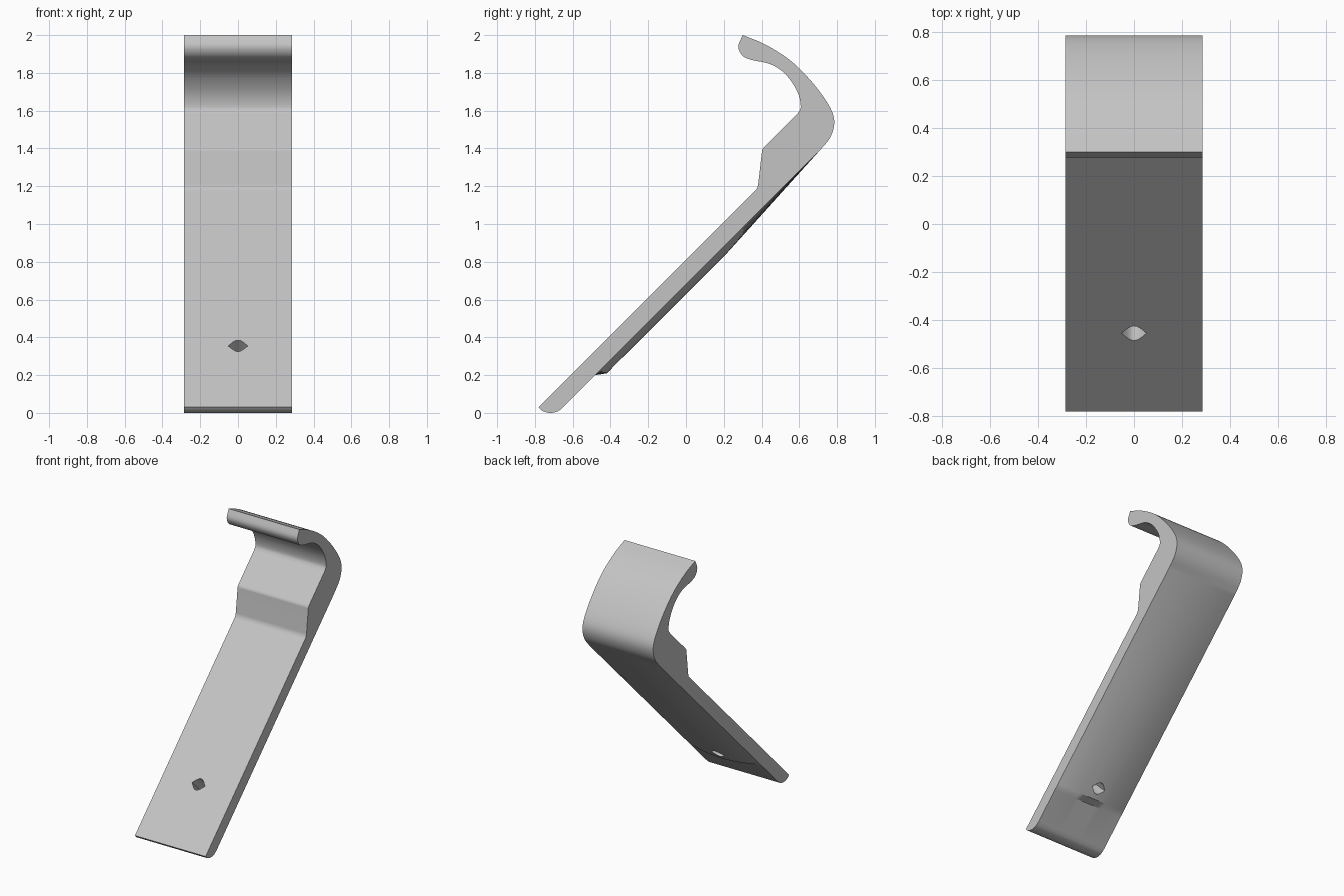
import bpy, bmesh, math
from mathutils import Matrix, Vector

cube = bpy.data.objects.get("Cube")
if cube:
    bpy.data.objects.remove(cube, do_unlink=True)

HALF_WIDTH = 0.285
COLUMNS = 16
RIDGE_HEIGHT = 0.036


def make_material(name, colour):
    mat = bpy.data.materials.new(name)
    mat.use_nodes = True
    mat.diffuse_color = colour
    mat.node_tree.nodes["Principled BSDF"].inputs["Base Color"].default_value = colour
    return mat


def make_object(name, bm):
    bmesh.ops.recalc_face_normals(bm, faces=bm.faces)
    mesh = bpy.data.meshes.new(name)
    bm.to_mesh(mesh)
    bm.free()
    obj = bpy.data.objects.new(name, mesh)
    bpy.context.collection.objects.link(obj)
    return obj


def spline(points, steps=4):
    """Smooth curve through the points, returned as a denser list."""
    pts = [Vector(p) for p in points]
    pts = [2 * pts[0] - pts[1]] + pts + [2 * pts[-1] - pts[-2]]
    out = []
    for a, b, c, d in zip(pts, pts[1:], pts[2:], pts[3:]):
        for i in range(steps):
            t = i / steps
            out.append(0.5 * (2 * b + (c - a) * t + (2 * a - 5 * b + 4 * c - d) * t**2
                              + (3 * b - a - 3 * c + d) * t**3))
    return out + [pts[-2]]


# Side profile (y, z): front face with the raised pad
front = [(-.78, .03), (.365, 1.175), (.377, 1.19), (.382, 1.21),
         (.402, 1.385), (.405, 1.396), (.413, 1.406), (.59, 1.583)]
# Inside of the hook, its rounded tip, and the outer curve
inner = spline([(.59, 1.583), (.608, 1.62), (.59, 1.70), (.53, 1.79), (.45, 1.845),
                (.35, 1.868), (.30, 1.89), (.277, 1.94), (.30, 2)])
outer = spline([(.30, 2), (.42, 1.95), (.55, 1.868), (.66, 1.76), (.75, 1.64),
                (.785, 1.55), (.765, 1.46), (.70, 1.38)])
# Back face with the ridge points, then the rounded foot
back = [(.195, .875), (-.445, .235), (-.48, .20)]
foot = spline([(-.65, .03), (-.68, .008), (-.72, 0), (-.76, .01), (-.78, .03)])
profile = [Vector(p) for p in front] + inner[1:] + outer[1:]
ridge_ids = (len(profile), len(profile) + 1)
profile += [Vector(p) for p in back] + foot[:-1]

# Hook body: profile swept across the width, with a domed ridge on the back
bm = bmesh.new()
rings = []
outward = Vector((1, -1)).normalized()
for col in range(COLUMNS + 1):
    t = 2 * col / COLUMNS - 1
    ring = []
    for i, p in enumerate(profile):
        q = p + outward * RIDGE_HEIGHT * (1 - t * t) if i in ridge_ids else p
        ring.append(bm.verts.new((t * HALF_WIDTH, q.x, q.y)))
    rings.append(ring)
for a, b in zip(rings, rings[1:]):
    for i in range(len(profile)):
        j = (i + 1) % len(profile)
        bm.faces.new((a[i], a[j], b[j], b[i]))
bm.faces.new(rings[0])
bm.faces.new(rings[-1])
body = make_object("hook_body", bm)
body.data.materials.append(make_material("light grey", (.55, .55, .55, 1)))

# Screw hole: rounded diamond driven square through the sloping bar
bm = bmesh.new()
quarter = [(.052, 0), (.03, .025), (.014, .039)]
half = quarter + [(0, .042)] + [(-x, y) for x, y in reversed(quarter)]
outline = half + [(x, -y) for x, y in reversed(half[1:-1])]
face = bm.faces.new([bm.verts.new((x, y, -.3)) for x, y in outline])
extruded = bmesh.ops.extrude_face_region(bm, geom=[face])["geom"]
bmesh.ops.translate(bm, vec=(0, 0, .6),
                    verts=[v for v in extruded if isinstance(v, bmesh.types.BMVert)])
cutter = make_object("hole_cutter", bm)
cutter.matrix_world = Matrix.Translation((0, -.457, .357)) @ Matrix.Rotation(math.pi / 4, 4, "X")
cutter.hide_render = True

# Cut the hole, then smooth the curves while keeping the hard edges
bpy.context.view_layer.objects.active = body
for obj in bpy.context.selected_objects:
    obj.select_set(False)
body.select_set(True)
cut = body.modifiers.new("screw_hole", "BOOLEAN")
cut.operation = "DIFFERENCE"
cut.solver = "EXACT"
cut.object = cutter
bpy.ops.object.modifier_apply(modifier=cut.name)
bpy.data.objects.remove(cutter, do_unlink=True)
bpy.ops.object.shade_smooth_by_angle(angle=math.radians(31))
weighted = body.modifiers.new("weighted_normals", "WEIGHTED_NORMAL")
weighted.keep_sharp = True
